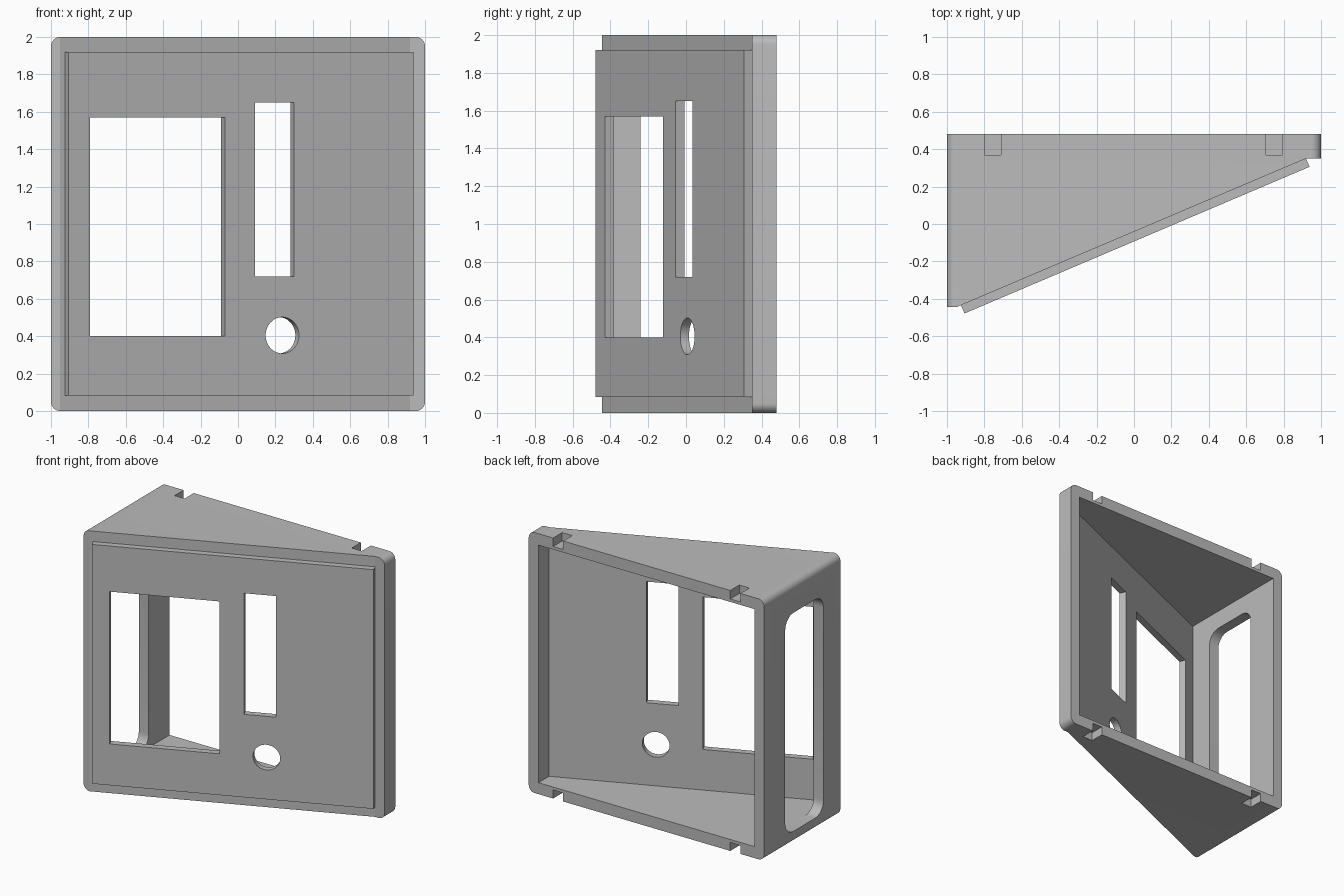
import bpy, bmesh, math
from mathutils import Vector

if "Cube" in bpy.data.objects:
    bpy.data.objects.remove(bpy.data.objects["Cube"])

WALL = 0.08                       # shell wall thickness
T = 0.048                         # front plate thickness
HINGE = Vector((0.92, 0.35, 0))   # right end of the sloped front line
A = math.atan(0.425)
U = Vector((math.cos(A), math.sin(A), 0))     # along the slope
N = Vector((math.sin(A), -math.cos(A), 0))    # out of the slope
X, Y, Z = Vector((1, 0, 0)), Vector((0, 1, 0)), Vector((0, 0, 1))


def prism(name, pts, origin, e1, e2, depth):
    """Extrude a 2D outline, drawn on axes e1 and e2, along the vector depth."""
    bm = bmesh.new()
    face = bm.faces.new([bm.verts.new(origin + e1 * a + e2 * b) for a, b in pts])
    out = bmesh.ops.extrude_face_region(bm, geom=[face])
    moved = [v for v in out["geom"] if isinstance(v, bmesh.types.BMVert)]
    bmesh.ops.translate(bm, verts=moved, vec=depth)
    bmesh.ops.recalc_face_normals(bm, faces=bm.faces)
    mesh = bpy.data.meshes.new(name)
    bm.to_mesh(mesh)
    bm.free()
    ob = bpy.data.objects.new(name, mesh)
    bpy.context.collection.objects.link(ob)
    return ob


def rect(a0, a1, b0, b1, r=0.0, seg=8):
    """Rectangle outline, with rounded corners when r is set."""
    if r == 0:
        return [(a0, b0), (a1, b0), (a1, b1), (a0, b1)]
    pts = []
    corners = [(a1 - r, b1 - r), (a0 + r, b1 - r), (a0 + r, b0 + r), (a1 - r, b0 + r)]
    for k, (ca, cb) in enumerate(corners):
        for i in range(seg + 1):
            t = math.pi / 2 * (k + i / seg)
            pts.append((ca + r * math.cos(t), cb + r * math.sin(t)))
    return pts


def boolean(ob, tool, op):
    """Apply an exact boolean and remove the tool."""
    mod = ob.modifiers.new("cut", 'BOOLEAN')
    mod.operation, mod.solver, mod.object = op, 'EXACT', tool
    bpy.context.view_layer.update()
    deps = bpy.context.evaluated_depsgraph_get()
    mesh = bpy.data.meshes.new_from_object(ob.evaluated_get(deps))
    ob.modifiers.clear()
    ob.data = mesh
    bpy.data.objects.remove(tool)


# Outer shell: rounded block trimmed to the wedge seen from above
body = prism("wedge_housing", rect(-1, 1, 0, 2, 0.05), Vector((0, -0.7, 0)), X, Z, Y * 1.18)
left_x = HINGE.x - (HINGE.y + 0.445) / 0.425
wedge = [(-1.2, -0.445), (left_x, -0.445), (HINGE.x, HINGE.y), (1.2, HINGE.y),
         (1.2, 0.8), (-1.2, 0.8)]
boolean(body, prism("wedge", wedge, Z * -0.2, X, Y, Z * 2.4), 'INTERSECT')

# Hollow inside, open at the back and through the sloped front
inner = 1 - WALL - 0.003
boolean(body, prism("cavity", rect(-inner, inner, WALL + 0.008, 2 - WALL - 0.008),
                    Y * -0.8, X, Z, Y * 1.6), 'DIFFERENCE')

# Raised front plate
length = 1.845 / U.x
boolean(body, prism("plate", rect(-length, 0, 0.083, 1.92), HINGE - N * 0.002, U, Z,
                    N * (T + 0.002)), 'UNION')

# Plate openings, cut square to the slope: large window, slot, round hole
outer = HINGE + N * T


def u_at(x):
    return (x - outer.x) / U.x


uc = u_at(0.237)
circle = [(uc + 0.097 * math.cos(i * math.pi / 24), 0.405 + 0.097 * math.sin(i * math.pi / 24))
          for i in range(48)]
for pts in (rect(u_at(-0.79), u_at(-0.07), 0.40, 1.57),
            rect(u_at(0.09), u_at(0.30), 0.72, 1.65), circle):
    boolean(body, prism("opening", pts, outer + N * 0.05, U, Z, N * -0.15), 'DIFFERENCE')

# Rounded opening in the left wall
boolean(body, prism("side_opening", rect(-0.24, 0.225, 0.092, 1.77, 0.1),
                    X * -1.1, Y, Z, X * 0.3), 'DIFFERENCE')

# Four notches in the back rim, top and bottom
for x in (-0.755, 0.75):
    for z0, z1 in ((-0.1, 0.065), (1.935, 2.1)):
        boolean(body, prism("notch", rect(x - 0.043, x + 0.043, z0, z1),
                            Y * 0.37, X, Z, Y * 0.3), 'DIFFERENCE')

# One grey colour, smooth only on the rounded corners
grey = bpy.data.materials.new("grey")
grey.diffuse_color = (0.5, 0.5, 0.5, 1)
grey.use_nodes = True
grey.node_tree.nodes["Principled BSDF"].inputs["Base Color"].default_value = grey.diffuse_color
body.data.materials.clear()
body.data.materials.append(grey)
for p in body.data.polygons:
    p.material_index = 0
bpy.context.view_layer.objects.active = body
body.select_set(True)
bpy.ops.object.shade_smooth_by_angle(angle=math.radians(20))
